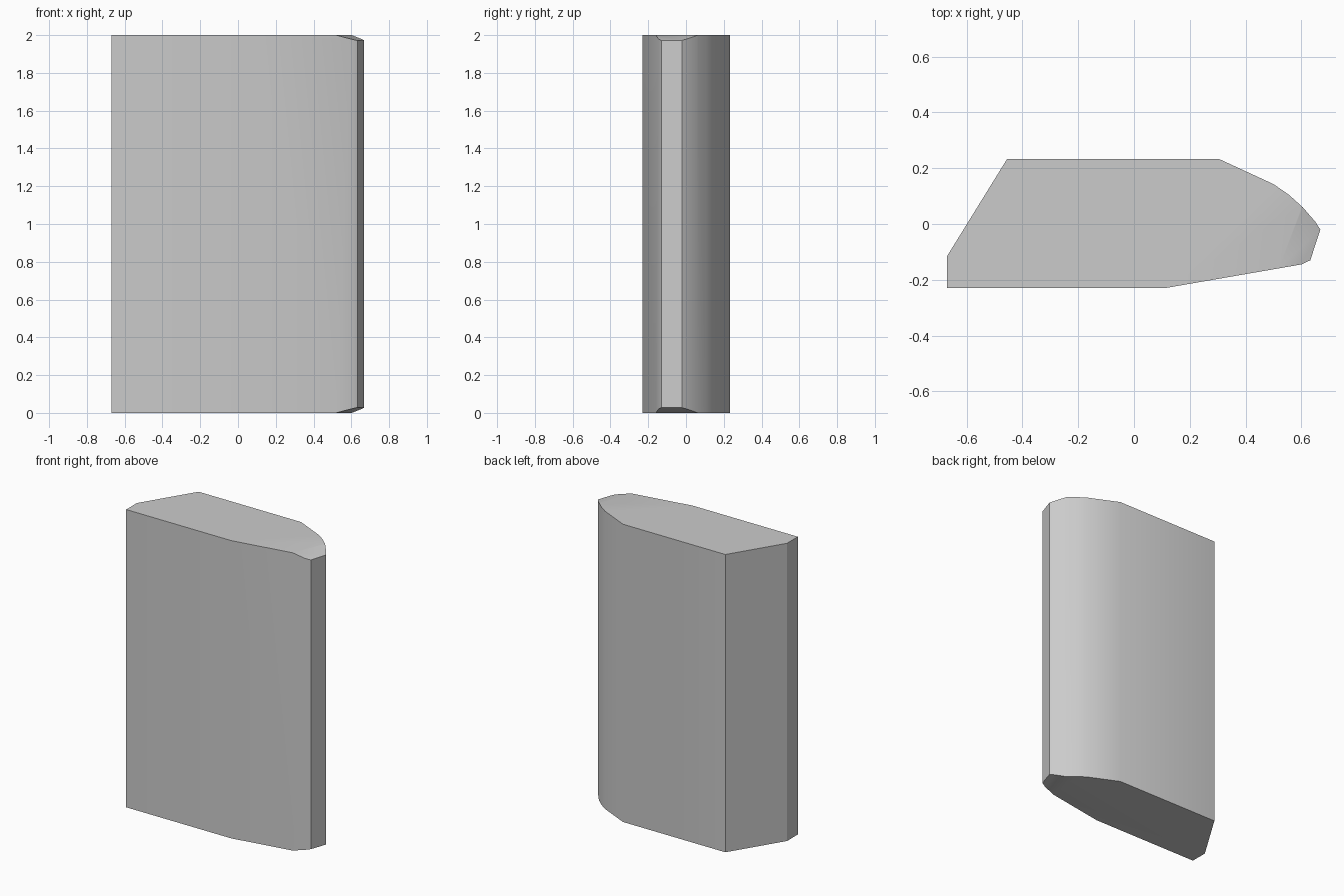
import bpy, bmesh, math
from mathutils import Vector

if "Cube" in bpy.data.objects:
    bpy.data.objects.remove(bpy.data.objects["Cube"], do_unlink=True)

HEIGHT = 2.0

# Flat grey material
grey = bpy.data.materials.new("plain_grey")
grey.use_nodes = True
colour = (0.6, 0.6, 0.6, 1)
grey.diffuse_color = colour
grey.node_tree.nodes["Principled BSDF"].inputs["Base Color"].default_value = colour

# Plan outline: slanted back end, tapered front side, rounded nose
outline = [(-0.67, -0.23), (0.11, -0.23), (0.6, -0.145), (0.632, -0.13),
           (0.668, -0.02), (0.65, 0.008), (0.605, 0.06), (0.555, 0.105),
           (0.5, 0.143), (0.305, 0.233), (-0.455, 0.233), (-0.67, -0.115)]

bm = bmesh.new()
base = bm.faces.new([bm.verts.new((x, y, 0)) for x, y in outline])
grown = bmesh.ops.extrude_face_region(bm, geom=[base])
bmesh.ops.translate(bm, vec=(0, 0, HEIGHT),
                    verts=[v for v in grown["geom"] if isinstance(v, bmesh.types.BMVert)])

# Shallow bevel across the nose at both ends
for z, side in ((HEIGHT, 1), (0, -1)):
    cut = bmesh.ops.bisect_plane(
        bm, geom=bm.verts[:] + bm.edges[:] + bm.faces[:],
        plane_co=(0.52, -0.155, z), plane_no=Vector((0.28, -0.105, side)).normalized(),
        clear_outer=True)
    rim = [e for e in cut["geom_cut"] if isinstance(e, bmesh.types.BMEdge)]
    bmesh.ops.holes_fill(bm, edges=[e for e in bm.edges if e.is_boundary], sides=0)
bmesh.ops.remove_doubles(bm, verts=bm.verts[:], dist=0.0005)
bmesh.ops.recalc_face_normals(bm, faces=bm.faces[:])

mesh = bpy.data.meshes.new("wedge_block")
bm.to_mesh(mesh)
bm.free()
mesh.materials.append(grey)
block = bpy.data.objects.new("wedge_block", mesh)
bpy.context.collection.objects.link(block)

# Smooth the rounded nose, keep the corners crisp
bpy.ops.object.select_all(action="DESELECT")
block.select_set(True)
bpy.context.view_layer.objects.active = block
bpy.ops.object.shade_smooth_by_angle(angle=math.radians(30))
